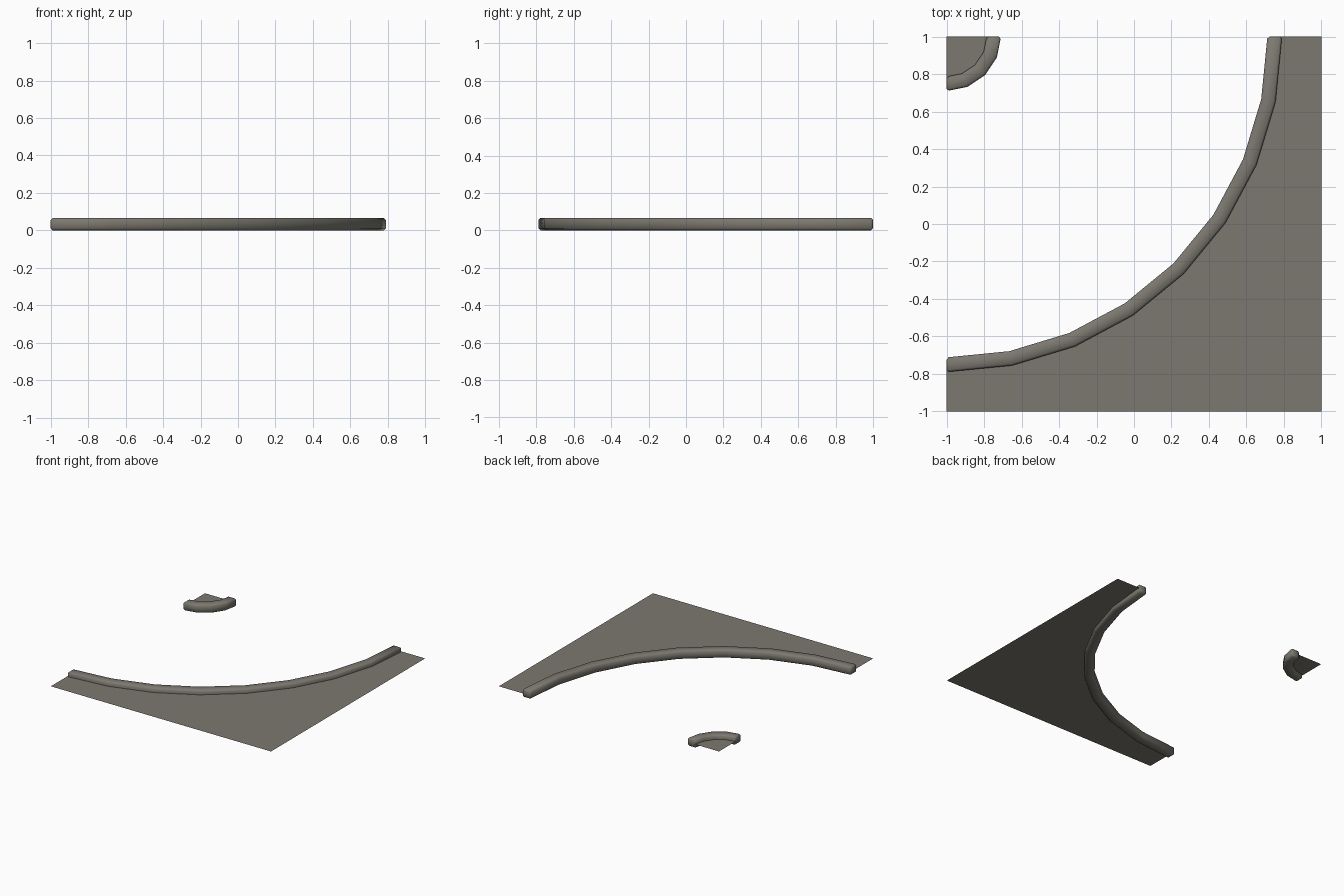
import bpy, bmesh, math

if "Cube" in bpy.data.objects:
    bpy.data.objects.remove(bpy.data.objects["Cube"])

CX, CY = -1.0, 1.0      # centre of the curve
TOP, GROUND = 0.067, 0.031

mat = bpy.data.materials.new("warm grey stone")
mat.diffuse_color = (0.2, 0.19, 0.16, 1)
mat.use_nodes = True
mat.node_tree.nodes["Principled BSDF"].inputs["Base Color"].default_value = mat.diffuse_color


def arc(r, n, z):
    """Points on the quarter arc from the left edge to the back edge."""
    return [(CX + r * math.sin(a), CY - r * math.cos(a), z)
            for a in (math.pi / 2 * i / n for i in range(n + 1))]


def make(name, bm):
    bmesh.ops.recalc_face_normals(bm, faces=bm.faces)
    me = bpy.data.meshes.new(name)
    bm.to_mesh(me)
    bm.free()
    me.materials.append(mat)
    ob = bpy.data.objects.new(name, me)
    bpy.context.collection.objects.link(ob)
    return ob


def kerb(name, r0, r1, n):
    """Curved bar with all long edges and ends chamfered."""
    bm = bmesh.new()
    rails = [[bm.verts.new(p) for p in arc(r, n, z)]
             for r, z in ((r0, 0), (r1, 0), (r1, TOP), (r0, TOP))]
    for k in range(4):
        a, b = rails[k], rails[(k + 1) % 4]
        for i in range(n):
            bm.faces.new((a[i], a[i + 1], b[i + 1], b[i]))
    for i in (0, n):
        bm.faces.new([rail[i] for rail in rails])
    ob = make(name, bm)
    bev = ob.modifiers.new("chamfer", 'BEVEL')
    bev.width = 0.011
    bev.segments = 1
    bev.limit_method = 'ANGLE'
    bev.angle_limit = math.radians(50)
    bpy.ops.object.select_all(action='DESELECT')
    ob.select_set(True)
    bpy.context.view_layer.objects.active = ob
    bpy.ops.object.modifier_apply(modifier=bev.name)
    bpy.ops.object.shade_smooth_by_angle(angle=math.radians(60))


def ground(name, r, n, corner):
    """Thin flat sheet fanned from a corner to the arc under the kerb."""
    bm = bmesh.new()
    c = bm.verts.new((*corner, GROUND))
    edge = [bm.verts.new(p) for p in arc(r, n, GROUND)]
    if corner != (CX, CY):
        edge = [bm.verts.new((-1, -1, GROUND))] + edge + [bm.verts.new((1, 1, GROUND))]
    for a, b in zip(edge, edge[1:]):
        f = bm.faces.new((c, b, a) if corner != (CX, CY) else (c, a, b))
    ob = make(name, bm)
    # sheets face upwards
    if ob.data.polygons[0].normal.z < 0:
        ob.data.flip_normals()


# outer bend
kerb("outer_kerb", 1.712, 1.79, 8)
ground("outer_pavement", 1.75, 8, (1, -1))

# inner corner
kerb("inner_kerb", 0.213, 0.29, 4)
ground("inner_pavement", 0.25, 4, (CX, CY))
